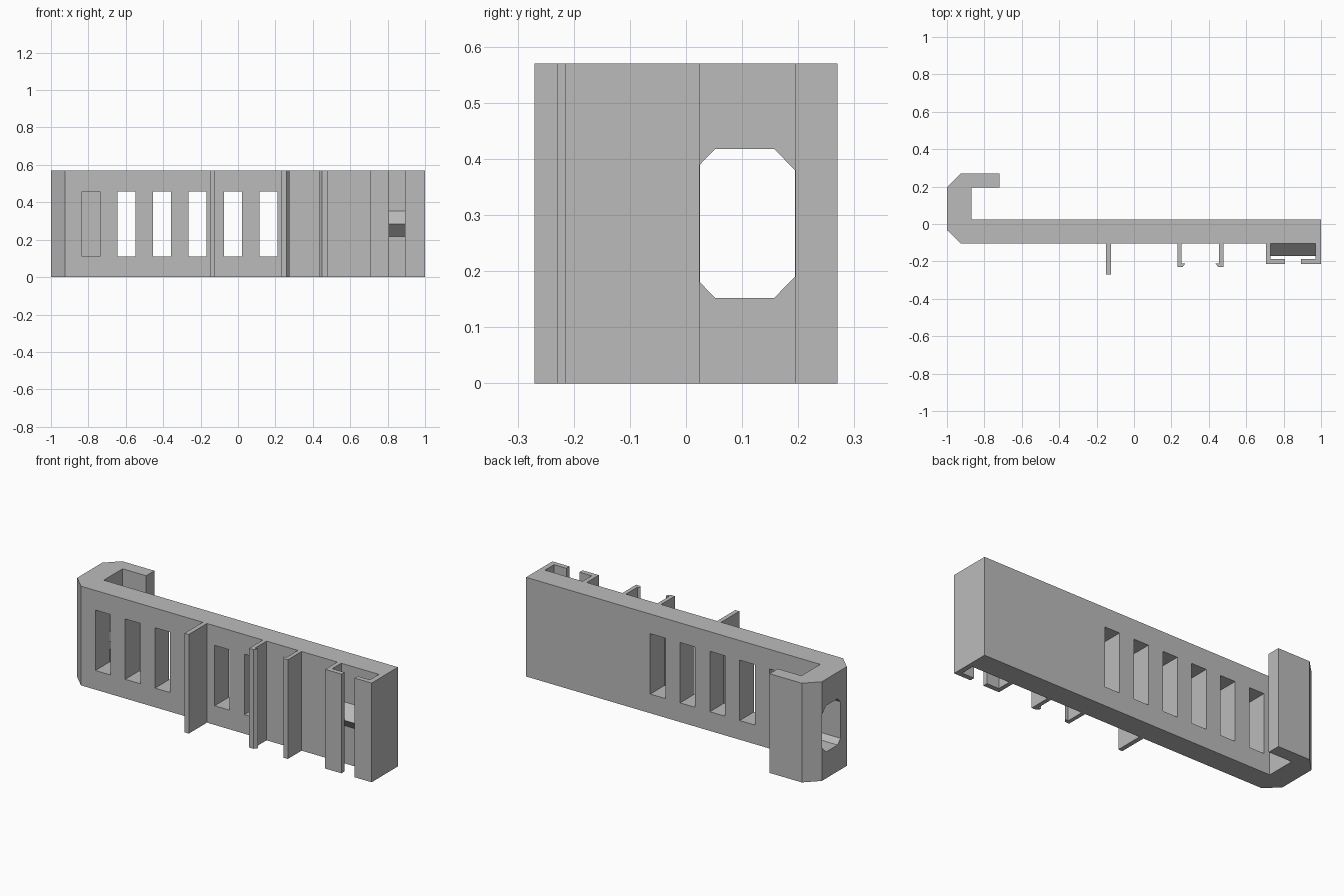
import bpy
import bmesh
from mathutils import Matrix, Vector

if "Cube" in bpy.data.objects:
    bpy.data.objects.remove(bpy.data.objects["Cube"], do_unlink=True)

HEIGHT = 0.57
FRONT, BACK = -0.105, 0.024      # faces of the main plate

grey = bpy.data.materials.new("plain grey")
grey.use_nodes = True
colour = (0.5, 0.5, 0.5, 1)
grey.diffuse_color = colour
grey.node_tree.nodes["Principled BSDF"].inputs["Base Color"].default_value = colour


def prism(name, outline, start, end, axis="z"):
    """Extrude a flat outline: (x, y) along z, or (y, z) along x."""
    bm = bmesh.new()
    if axis == "z":
        points = [(a, b, start) for a, b in outline]
        move = Vector((0, 0, end - start))
    else:
        points = [(start, a, b) for a, b in outline]
        move = Vector((end - start, 0, 0))
    face = bm.faces.new([bm.verts.new(p) for p in points])
    grown = bmesh.ops.extrude_face_region(bm, geom=[face], use_keep_orig=True)
    top = [g for g in grown["geom"] if isinstance(g, bmesh.types.BMVert)]
    bmesh.ops.translate(bm, verts=top, vec=move)
    bmesh.ops.recalc_face_normals(bm, faces=bm.faces[:])
    mesh = bpy.data.meshes.new(name)
    bm.to_mesh(mesh)
    bm.free()
    mesh.materials.append(grey)
    obj = bpy.data.objects.new(name, mesh)
    bpy.context.collection.objects.link(obj)
    return obj


def rect(a0, b0, a1, b1):
    return [(a0, b0), (a1, b0), (a1, b1), (a0, b1)]


def cut(target, cutter):
    cutter.hide_render = True
    mod = target.modifiers.new("cut", "BOOLEAN")
    mod.operation = "DIFFERENCE"
    mod.solver = "EXACT"
    mod.object = cutter
    bpy.context.view_layer.objects.active = target
    bpy.ops.object.modifier_apply(modifier=mod.name)
    bpy.data.objects.remove(cutter, do_unlink=True)


# Main plate with the folded hook at its right end
body = prism("plate_with_hook", [
    (-1, -0.032), (-0.925, FRONT), (1, FRONT), (1, BACK), (-0.87, BACK),
    (-0.87, 0.195), (-0.72, 0.195), (-0.72, 0.27), (-0.925, 0.27), (-1, 0.195),
], 0, HEIGHT)

# Row of upright slots through the plate
for i in range(6):
    x = -0.785 + i * 0.1895
    cut(body, prism("slot_cutter", rect(x - 0.048, -0.2, x + 0.048, BACK + 0.01),
                    0.11, 0.457))

# Eight-sided opening through the hook wall
cut(body, prism("opening_cutter", [
    (0.025, 0.18), (0.052, 0.152), (0.157, 0.152), (0.194, 0.19),
    (0.194, 0.38), (0.157, 0.418), (0.052, 0.418), (0.025, 0.39),
], -1.1, -0.8, "x"))

# Plain fin
prism("front_fin", rect(-0.15, -0.27, -0.124, FRONT), 0, HEIGHT)

# Pair of facing clips with barbed tips
clip = [(-0.123, FRONT), (-0.123, -0.23), (-0.095, -0.23), (-0.08, -0.21),
        (-0.1, -0.21), (-0.1, FRONT)]
for name, side in (("right_clip", 1), ("left_clip", -1)):
    prism(name, [(0.355 + side * x, y) for x, y in clip], 0, HEIGHT)

# Channel with two inward lips
LIP, TIP = -0.187, -0.215
prism("channel_right_wall", [(0.705, FRONT), (0.705, TIP), (0.808, TIP),
                             (0.808, LIP), (0.73, LIP), (0.73, FRONT)], 0, HEIGHT)
prism("channel_left_wall", [(1, FRONT), (1, TIP), (0.892, TIP),
                            (0.892, LIP), (0.97, LIP), (0.97, FRONT)], 0, HEIGHT)

# Pointed ridge across the channel
prism("channel_ridge", [(FRONT, 0.217), (-0.172, 0.285), (FRONT, 0.353)],
      0.73, 0.97, "x")
